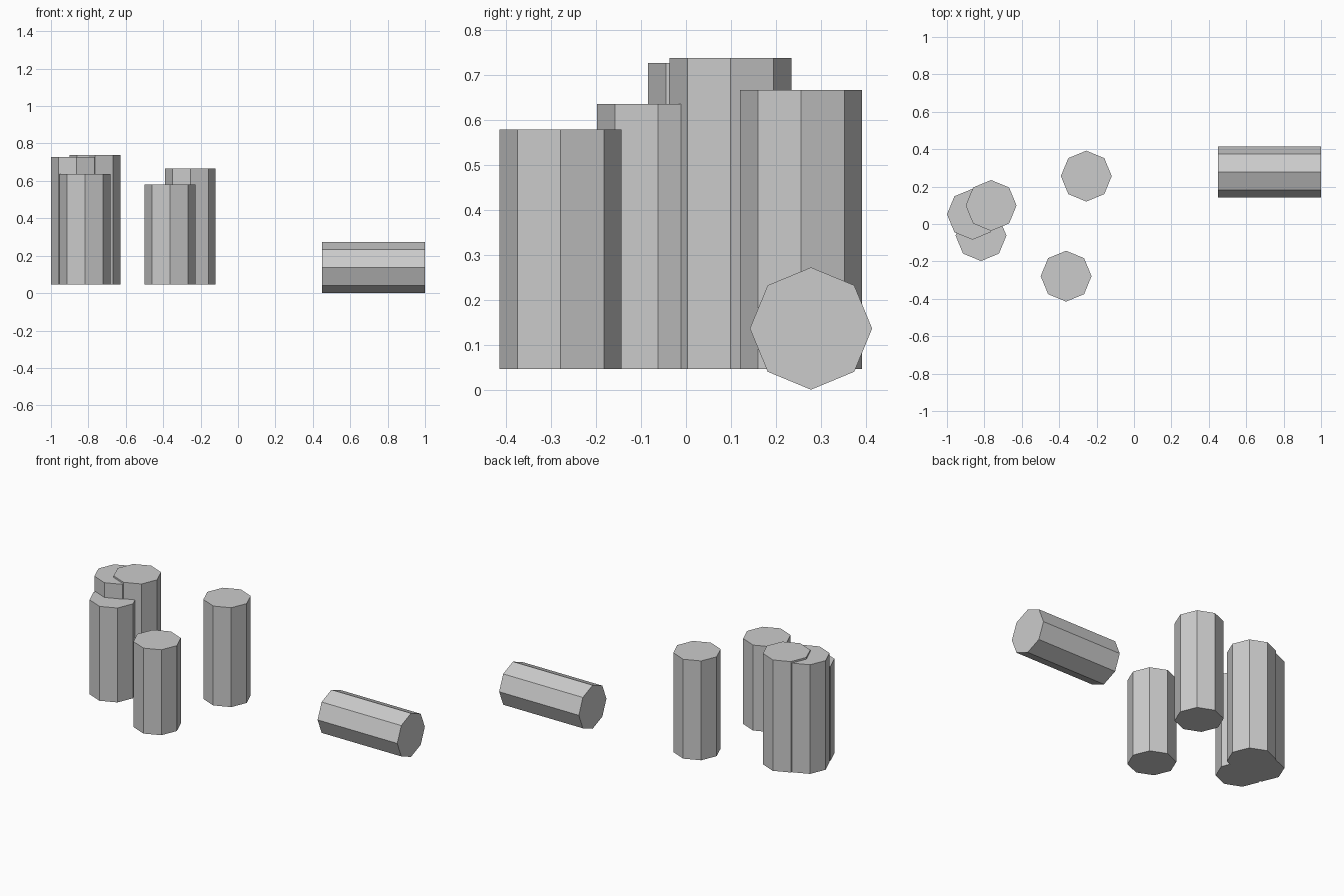
import bpy
import math

if "Cube" in bpy.data.objects:
    bpy.data.objects.remove(bpy.data.objects["Cube"])

R = 0.136      # octagon radius, corners on the axes
BASE = 0.047   # height of the underside of the upright posts


def octagon_log(name, centre, length, rotation=(0, 0, 0)):
    bpy.ops.mesh.primitive_cylinder_add(
        vertices=8, radius=R, depth=length, location=centre, rotation=rotation)
    obj = bpy.context.object
    obj.name = name
    return obj


# Upright posts: x, y, top height
posts = [
    (-0.255, 0.256, 0.667),
    (-0.363, -0.279, 0.580),
    (-0.818, -0.062, 0.636),
    (-0.864, 0.052, 0.728),
    (-0.764, 0.099, 0.739),
]
for i, (x, y, top) in enumerate(posts, 1):
    octagon_log(f"upright_post_{i}", (x, y, (BASE + top) / 2), top - BASE)

# Fallen log lying along x
octagon_log("fallen_log", (0.725, 0.278, R + 0.001), 0.55, (0, math.pi / 2, 0))
